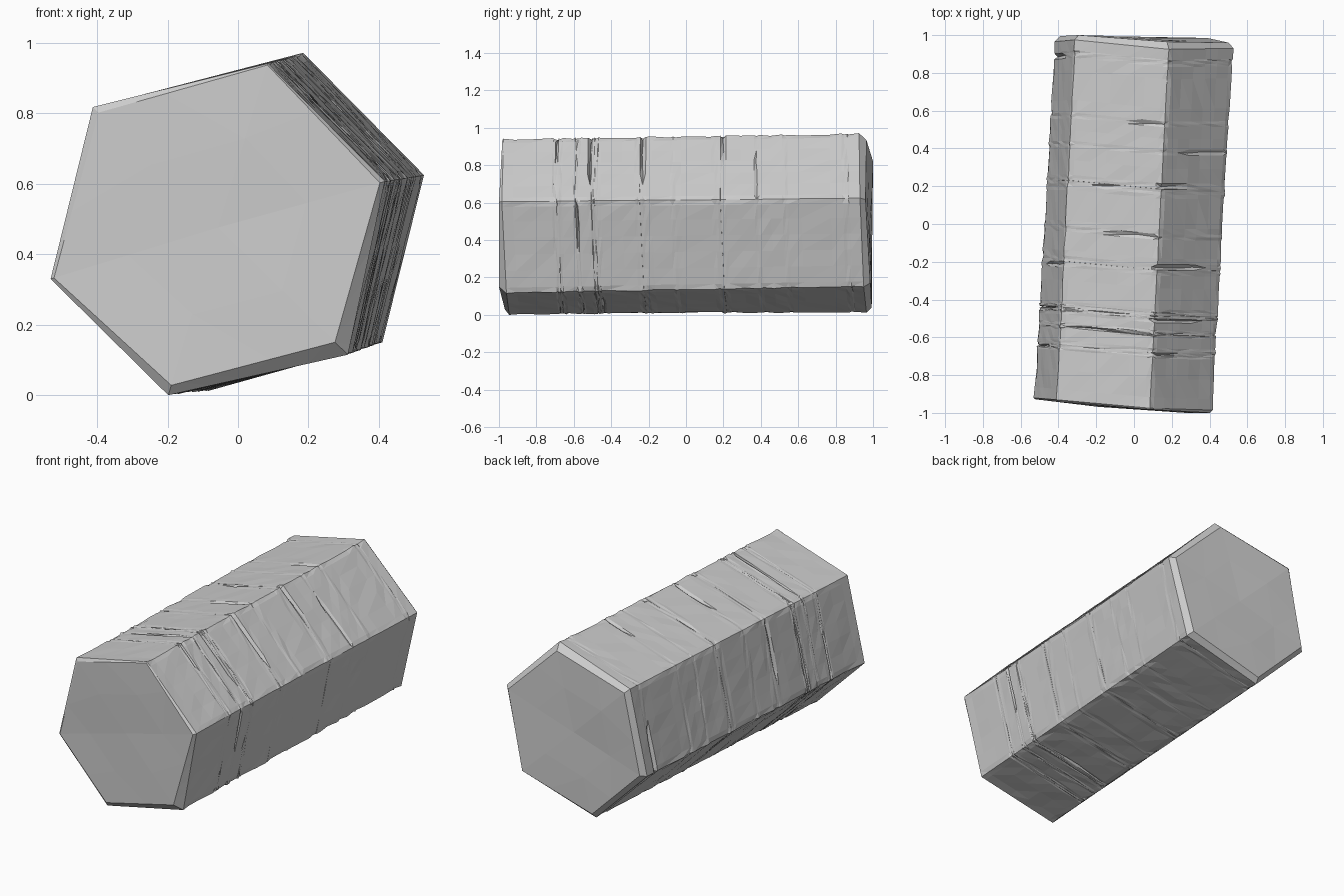
import bpy, bmesh, random
from mathutils import Vector

if "Cube" in bpy.data.objects:
    bpy.data.objects.remove(bpy.data.objects["Cube"])

random.seed(4)

# Corner outlines of the leaning hexagonal column (x, y, z)
FRONT = [(-.412, -.93, .818), (.085, -.975, .942), (.417, -.985, .607),
         (.312, -.96, .115), (-.198, -.945, .0), (-.532, -.92, .33)]
BACK = [(-.315, .975, .842), (.185, .925, .972), (.528, .93, .625),
        (.41, .95, .15), (-.085, .965, .012), (-.42, .965, .345)]
# Inner outline of each end: (scale towards centre, y)
FRONT_IN = [(.955, -.943), (.99, -.982), (.97, -1.0), (.9, -1.0), (.94, -.968), (.98, -.928)]
BACK_IN = [(.94, 1.0), (.92, .965), (.94, .96), (.94, .985), (.94, .993), (.94, .995)]

# Side steps around each face, and cracks: (face, start, end, y, depth)
U = [0, .06, .22, .4, .58, .76, .94]
CRACKS = [(0, .3, .5, .19, .02), (0, .2, 1, -.57, .018), (1, 0, .7, -.21, .025),
          (1, 0, .6, -.49, .03), (1, 0, .3, -.67, .02), (2, .0, .5, -.56, .025),
          (0, .7, 1, .55, .015), (1, 0, .25, .22, .02), (0, .5, 1, -.05, .015),
          (5, 0, .4, .87, .025), (5, .3, .95, -.24, .012), (5, 0, .6, -.47, .02),
          (5, 0, .5, -.68, .015), (1, .4, 1, .4, .012), (3, .3, .8, -.45, .01)]


def to_t(y):
    return (y + .96) / 1.91


def around(pts):
    """Subdivide a six-corner outline."""
    out = []
    for i in range(6):
        a, b = Vector(pts[i]), Vector(pts[(i + 1) % 6])
        out += [a.lerp(b, u) for u in U]
    return out


def inner(pts, ins):
    cx, cz = sum(p[0] for p in pts) / 6, sum(p[2] for p in pts) / 6
    return [(cx + (p[0] - cx) * s, y, cz + (p[2] - cz) * s) for p, (s, y) in zip(pts, ins)]


# Ring positions: even spacing plus tight triples at the cracks
ts = {0, .03, .97, 1}
for k in range(1, 12):
    ts.add(k / 12)
for c in CRACKS:
    t = to_t(c[3])
    ts.update((t - .008, t, t + .008))
ts = sorted(ts)

bm = bmesh.new()
front, back = around(FRONT), around(BACK)
n = len(front)
rings = []

# Side walls with shallow chips and cracks
for t in ts:
    centre = Vector((-.055 + .105 * t, 0, .47 + .02 * t))
    ring = []
    for j in range(n):
        f, u = j // len(U), U[j % len(U)]
        p = front[j].lerp(back[j], t)
        d = Vector((centre.x - p.x, 0, centre.z - p.z)).normalized()
        if 0 < t < 1:
            p += d * random.uniform(0, .004 if j % len(U) else .009)
        for face, u0, u1, y, depth in CRACKS:
            if f == face and u0 <= u <= u1 and abs(t - to_t(y)) < .001:
                p += d * depth * random.uniform(.5, 1)
                p.y += random.uniform(-.006, .006)
        p.z = max(p.z, 0)
        ring.append(bm.verts.new(p))
    rings.append(ring)

# Chamfered ends
rings.insert(0, [bm.verts.new(p) for p in around(inner(FRONT, FRONT_IN))])
rings.append([bm.verts.new(p) for p in around(inner(BACK, BACK_IN))])
for a, b in zip(rings, rings[1:]):
    for j in range(n):
        k = (j + 1) % n
        bm.faces.new((a[j], a[k], b[k], b[j]))

# Slightly uneven end caps
for ring in (rings[0], rings[-1]):
    c = sum((v.co for v in ring), Vector()) / n
    mid = [bm.verts.new(v.co.lerp(c, .45) + Vector((0, random.uniform(-.004, .004), 0)))
           for v in ring[::len(U)]]
    hub = bm.verts.new(c)
    for i in range(6):
        m0, m1 = mid[i], mid[(i + 1) % 6]
        seg = [ring[(i * len(U) + q) % n] for q in range(len(U) + 1)]
        for q in range(len(U)):
            bm.faces.new((seg[q], seg[q + 1], m0 if q < 3 else m1))
        bm.faces.new((seg[3], m1, m0))
        bm.faces.new((m0, m1, hub))

bmesh.ops.triangulate(bm, faces=bm.faces[:])
bmesh.ops.recalc_face_normals(bm, faces=bm.faces[:])
for v in bm.verts:
    v.co.y = max(-1, min(1, v.co.y))
mesh = bpy.data.meshes.new("stone_column")
bm.to_mesh(mesh)
bm.free()
bpy.context.collection.objects.link(bpy.data.objects.new("stone_column", mesh))
